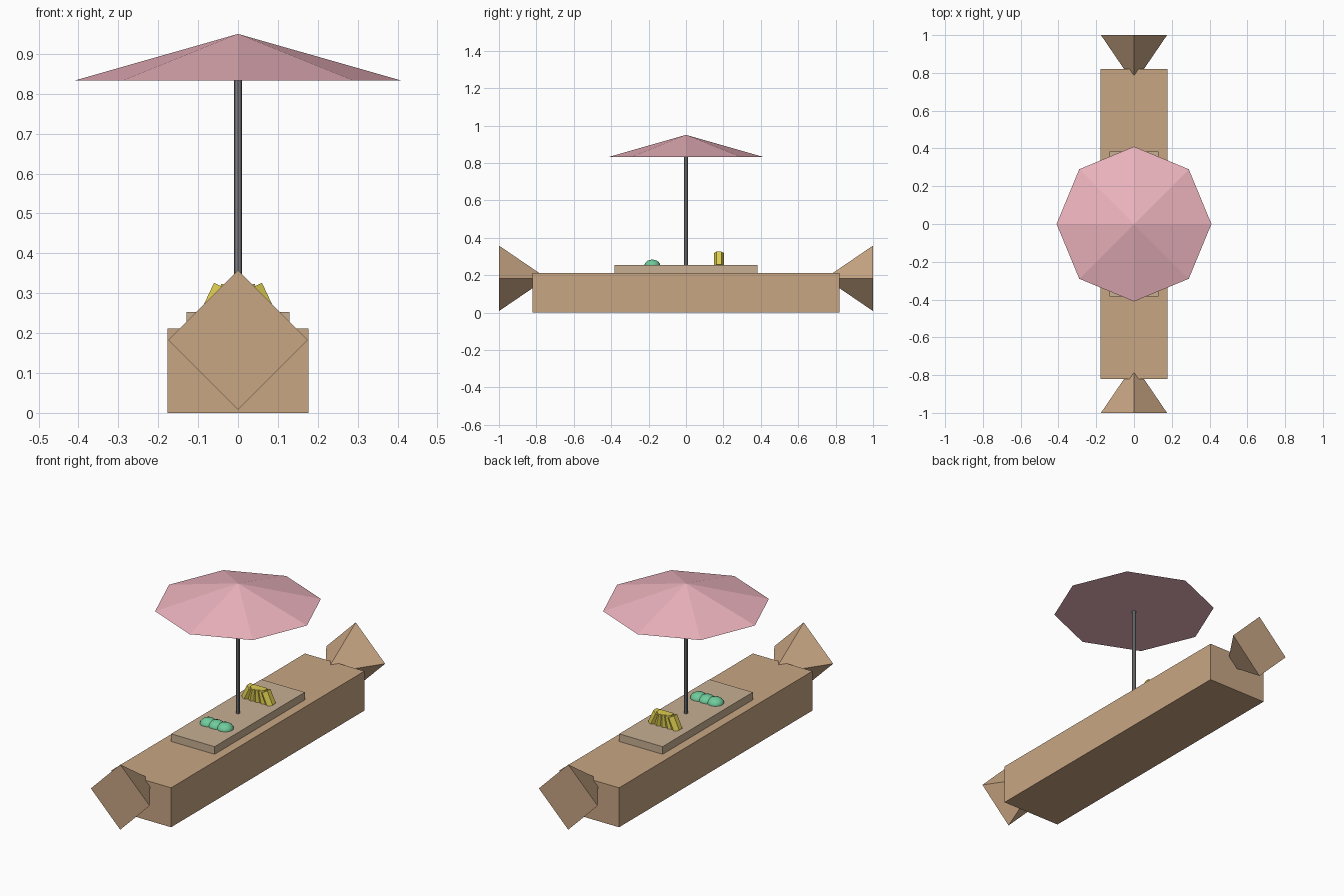
import bpy, bmesh
from math import pi
from mathutils import Matrix, Vector

if "Cube" in bpy.data.objects:
    bpy.data.objects.remove(bpy.data.objects["Cube"])


def material(name, color):
    m = bpy.data.materials.new(name)
    m.diffuse_color = (*color, 1)
    m.use_nodes = True
    m.node_tree.nodes["Principled BSDF"].inputs["Base Color"].default_value = m.diffuse_color
    return m


wood = material("wood", (0.58, 0.38, 0.23))
pale_wood = material("pale_wood", (0.58, 0.43, 0.29))
pink = material("pink", (0.85, 0.46, 0.52))
metal = material("metal", (0.22, 0.22, 0.23))
green = material("green", (0.16, 0.60, 0.33))
yellow = material("yellow", (0.72, 0.60, 0.08))


def finish(name, bm, mat):
    me = bpy.data.meshes.new(name)
    bm.to_mesh(me)
    bm.free()
    me.materials.append(mat)
    ob = bpy.data.objects.new(name, me)
    bpy.context.collection.objects.link(ob)
    return ob


def box(name, size, center, mat):
    bm = bmesh.new()
    bmesh.ops.create_cube(bm, size=1, matrix=Matrix.Translation(center) @ Matrix.Diagonal((*size, 1)))
    return finish(name, bm, mat)


def cone(name, sides, r1, r2, depth, center, mat, rot=Matrix()):
    bm = bmesh.new()
    bmesh.ops.create_cone(bm, cap_ends=True, segments=sides, radius1=r1, radius2=r2,
                          depth=depth, matrix=Matrix.Translation(center) @ rot)
    bmesh.ops.remove_doubles(bm, verts=bm.verts, dist=1e-5)
    return finish(name, bm, mat)


# Long base and raised tray
box("base", (0.354, 1.642, 0.212), (0, 0, 0.106), wood)
box("tray", (0.258, 0.766, 0.042), (0, 0, 0.232), pale_wood)

# Four-sided flared ends, points buried in the base
for name, s in (("front_flare", -1), ("back_flare", 1)):
    cone(name, 4, 0.175, 0, 0.257, (0, s * (1 - 0.1285), 0.183), wood,
         Matrix.Rotation(s * pi / 2, 4, 'X'))

# Parasol
cone("pole", 8, 0.01, 0.01, 0.60, (0, 0, 0.54), metal)
cone("canopy", 8, 0.41, 0, 0.117, (0, 0, 0.8915), pink)

# Row of green melons
for i in (-1, 0, 1):
    bm = bmesh.new()
    bmesh.ops.create_uvsphere(bm, u_segments=16, v_segments=10, radius=0.042,
                              matrix=Matrix.Translation((i * 0.05, -0.18, 0.252)) @ Matrix.Diagonal((1, 1, 0.74, 1)))
    for f in bm.faces:
        f.smooth = True
    finish(f"melon_{i + 2}", bm, green)

# Bunch of bananas, tops leaning together
for i in range(-2, 3):
    cone(f"banana_{i + 3}", 6, 0.027, 0.027, 0.075, (i * 0.0275, 0.176, 0.282), yellow,
         Matrix.Rotation(-i * 0.22, 4, 'Y'))
